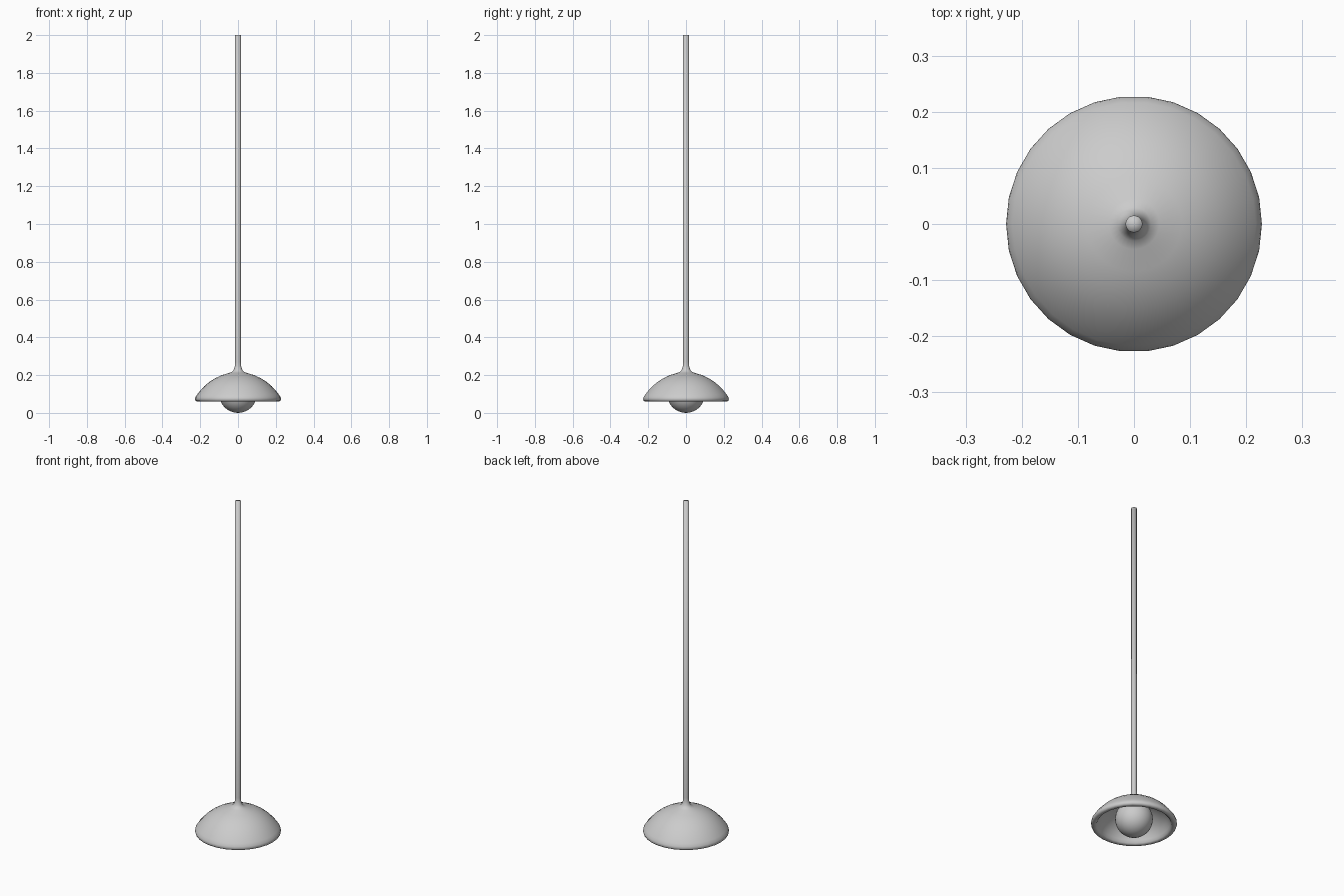
import bpy, bmesh, math

cube = bpy.data.objects.get("Cube")
if cube:
    bpy.data.objects.remove(cube, do_unlink=True)

grey = bpy.data.materials.new("satin grey")
grey.use_nodes = True
grey.diffuse_color = (0.6, 0.6, 0.6, 1)
grey.node_tree.nodes["Principled BSDF"].inputs["Base Color"].default_value = (0.6, 0.6, 0.6, 1)


def finish(name, bm):
    """Turn a bmesh into a smooth shaded object."""
    bmesh.ops.recalc_face_normals(bm, faces=bm.faces)
    mesh = bpy.data.meshes.new(name)
    bm.to_mesh(mesh)
    bm.free()
    mesh.materials.append(grey)
    mesh.shade_smooth()
    obj = bpy.data.objects.new(name, mesh)
    bpy.context.collection.objects.link(obj)
    return obj


def lathe(name, profile, sides=30):
    """Spin (radius, height) points round the z axis."""
    bm = bmesh.new()
    verts = [bm.verts.new((r, 0, z)) for r, z in profile]
    edges = [bm.edges.new(pair) for pair in zip(verts, verts[1:])]
    bmesh.ops.spin(bm, geom=verts + edges, cent=(0, 0, 0), axis=(0, 0, 1),
                   angle=math.tau, steps=sides, use_merge=True)
    bmesh.ops.remove_doubles(bm, verts=bm.verts, dist=0.0001)
    return finish(name, bm)


# Stem, flared collar, dome and rolled rim, then the hollow underside
outer = [(0, 2), (0.015, 2), (0.015, 0.27), (0.017, 0.247), (0.022, 0.23),
         (0.03, 0.219), (0.045, 0.212), (0.085, 0.2), (0.12, 0.184),
         (0.15, 0.165), (0.178, 0.142), (0.2, 0.118), (0.217, 0.097),
         (0.226, 0.083), (0.228, 0.073), (0.225, 0.064), (0.217, 0.06)]
inner = [(0.205, 0.06), (0.198, 0.066), (0.192, 0.08), (0.18, 0.105),
         (0.16, 0.13), (0.13, 0.155), (0.09, 0.178), (0.045, 0.193), (0, 0.198)]
lathe("shade_and_stem", outer + inner)

# Globe bulb hanging inside the shade
bm = bmesh.new()
bmesh.ops.create_uvsphere(bm, u_segments=32, v_segments=16, radius=0.1)
bmesh.ops.translate(bm, verts=bm.verts, vec=(0, 0, 0.1))
finish("bulb", bm)
